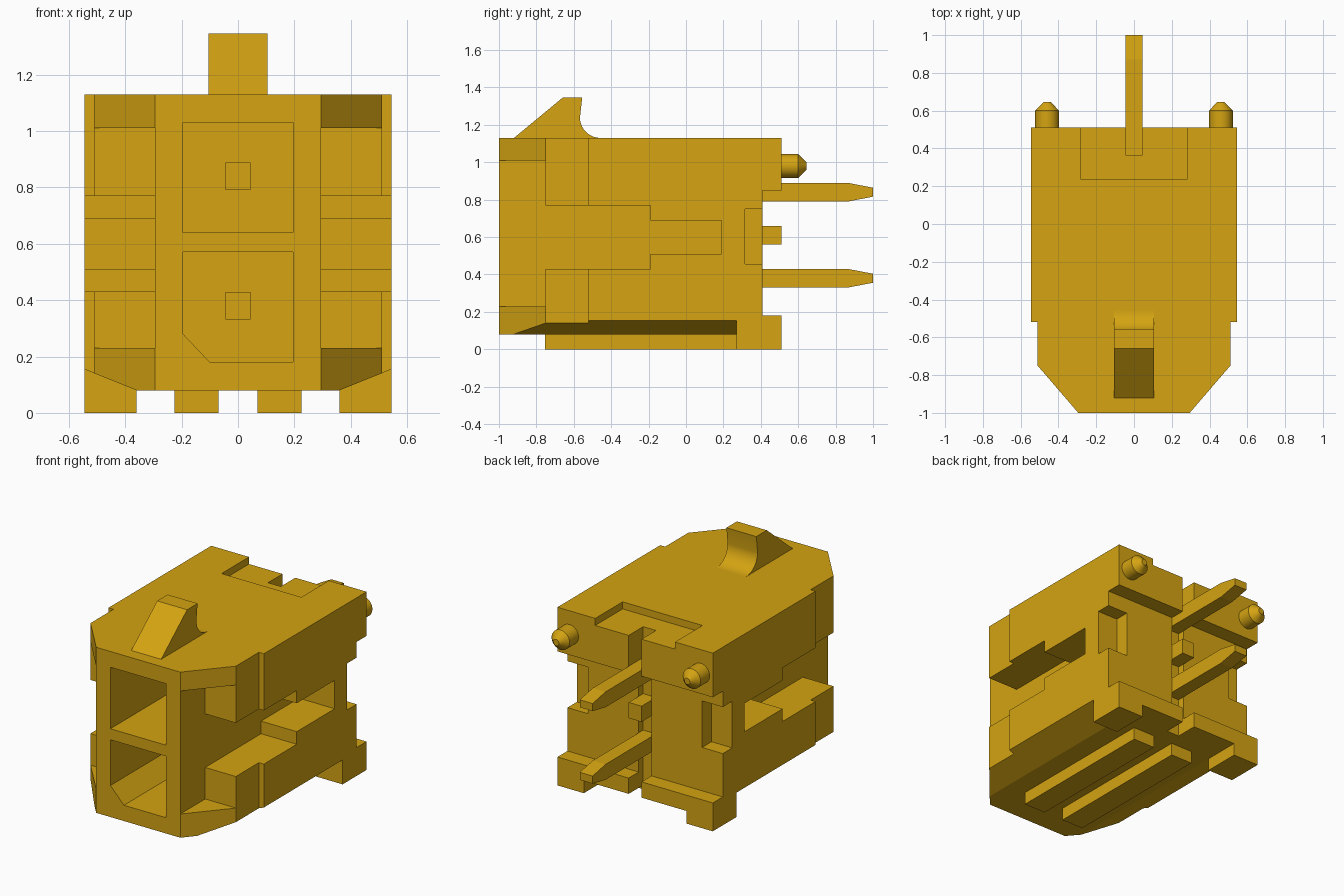
import bpy, bmesh, math
from mathutils import Matrix

cube = bpy.data.objects.get("Cube")
if cube:
    bpy.data.objects.remove(cube, do_unlink=True)

amber = bpy.data.materials.new("amber_plastic")
amber.use_nodes = True
COLOUR = (0.66, 0.37, 0.006, 1)
amber.diffuse_color = COLOUR
amber.node_tree.nodes["Principled BSDF"].inputs["Base Color"].default_value = COLOUR


def finish(name, bm):
    bmesh.ops.recalc_face_normals(bm, faces=bm.faces)
    mesh = bpy.data.meshes.new(name)
    bm.to_mesh(mesh)
    bm.free()
    obj = bpy.data.objects.new(name, mesh)
    obj.data.materials.append(amber)
    bpy.context.collection.objects.link(obj)
    return obj


def prism(name, pts, axis, a, b):
    """Extrude a 2D outline along an axis from a to b."""
    place = {"X": lambda p, t: (t, p[0], p[1]),
             "Y": lambda p, t: (p[0], t, p[1]),
             "Z": lambda p, t: (p[0], p[1], t)}[axis]
    bm = bmesh.new()
    low = [bm.verts.new(place(p, a)) for p in pts]
    high = [bm.verts.new(place(p, b)) for p in pts]
    bm.faces.new(low)
    bm.faces.new(high)
    for i in range(len(pts)):
        j = (i + 1) % len(pts)
        bm.faces.new((low[i], low[j], high[j], high[i]))
    return finish(name, bm)


def box(name, x, y, z):
    return prism(name, [(x[0], y[0]), (x[1], y[0]), (x[1], y[1]), (x[0], y[1])], "Z", *z)


def activate(obj):
    bpy.ops.object.select_all(action="DESELECT")
    obj.select_set(True)
    bpy.context.view_layer.objects.active = obj


def carve(target, cutter):
    activate(target)
    mod = target.modifiers.new("carve", "BOOLEAN")
    mod.operation, mod.solver, mod.object = "DIFFERENCE", "EXACT", cutter
    bpy.ops.object.modifier_apply(modifier=mod.name)
    bpy.data.objects.remove(cutter, do_unlink=True)


# Housing: plan outline with tapered nose and stepped sides
half = [(0.295, -1), (0.51, -0.75), (0.51, -0.52), (0.545, -0.52), (0.545, 0.51)]
outline = half + [(-x, y) for x, y in reversed(half)]
housing = prism("housing", outline, "Z", 0.08, 1.13)

# Stepped side channels, lower edge bevels and rear corner pockets
upper = [(-1.1, 0.38), (-0.75, 0.38), (-0.75, 0.17), (-0.19, 0.17), (-0.19, 0.09), (0.19, 0.09)]
channel = [(y, 0.6 + h + (0.02 if h > 0.3 else 0)) for y, h in upper]
channel = [(y, 0.62 + h if h > 0.3 else 0.6 + h) for y, h in upper]
channel = [(y, 0.6 + h * (0.41 / 0.38 if h > 0.3 else 1)) for y, h in upper]
channel += [(y, 0.6 - h * (0.37 / 0.38 if h > 0.3 else 1)) for y, h in reversed(upper)]
for s in (-1, 1):
    carve(housing, prism("cutter", channel, "X", s * 0.295, s * 0.7))
    bevel = [(s * 0.261, 0.04), (s * 0.6, 0.177), (s * 0.6, 0.04)]
    carve(housing, prism("cutter", bevel, "Y", -1.1, 0.27))
    carve(housing, box("cutter", (s * 0.40, s * 0.7), (0.315, 0.6), (0.455, 0.75)))

# Front sockets, the lower one keyed at a corner
carve(housing, box("cutter", (-0.195, 0.195), (-1.1, 0.2), (0.64, 1.03)))
keyed = [(-0.195, 0.57), (-0.195, 0.28), (-0.10, 0.18), (0.195, 0.18), (0.195, 0.57)]
carve(housing, prism("cutter", keyed, "Y", -1.1, 0.2))

# Rear recess between flanges, shallow top recess and central slot
carve(housing, box("cutter", (-0.7, 0.7), (0.41, 0.7), (0.18, 0.85)))
carve(housing, box("cutter", (-0.28, 0.28), (0.235, 0.7), (1.085, 1.3)))
carve(housing, box("cutter", (-0.045, 0.045), (0.365, 0.7), (-0.1, 1.3)))

# Latch ramp with a curved back
arc = [(-0.457 + 0.11 * math.cos(t), 1.24 + 0.11 * math.sin(t))
       for t in (math.pi * (1 + i / 20) for i in range(11))]
latch = prism("latch_ramp", [(-0.92, 1.13), (-0.66, 1.345), (-0.555, 1.345)] + arc,
              "X", -0.105, 0.105)
activate(latch)
bpy.ops.object.shade_smooth_by_angle(angle=math.radians(25))

# Contact pins with tapered tips
for name, z in (("lower_pin", 0.38), ("upper_pin", 0.84)):
    side = [(-0.55, 0.049), (0.87, 0.049), (1.0, 0.024)]
    pts = [(y, z + h) for y, h in side] + [(y, z - h) for y, h in reversed(side)]
    prism(name, pts, "X", -0.045, 0.045)

# Tab between the pins
box("rear_tab", (-0.045, 0.045), (0.365, 0.51), (0.56, 0.66))

# Feet, underside ribs and locating pegs on each side
for s, side in ((1, "left"), (-1, "right")):
    box(side + "_foot", (s * 0.36, s * 0.545), (0.27, 0.51), (0, 0.08))
    box(side + "_rib", (s * 0.07, s * 0.225), (-0.755, 0.27), (0, 0.08))
    bm = bmesh.new()
    for r1, r2, y1, y2 in ((0.063, 0.063, 0.50, 0.60), (0.063, 0.02, 0.60, 0.645)):
        turn = Matrix.Translation((s * 0.46, (y1 + y2) / 2, 0.98)) @ Matrix.Rotation(-math.pi / 2, 4, "X")
        bmesh.ops.create_cone(bm, cap_ends=True, segments=32, radius1=r1, radius2=r2,
                              depth=y2 - y1, matrix=turn)
    inner = [f for f in bm.faces if len(f.verts) > 4 and abs(f.calc_center_median().y - 0.60) < 0.001]
    bmesh.ops.delete(bm, geom=inner, context="FACES_ONLY")
    bmesh.ops.remove_doubles(bm, verts=bm.verts, dist=0.0005)
    peg = finish(side + "_peg", bm)
    activate(peg)
    bpy.ops.object.shade_smooth_by_angle(angle=math.radians(30))
